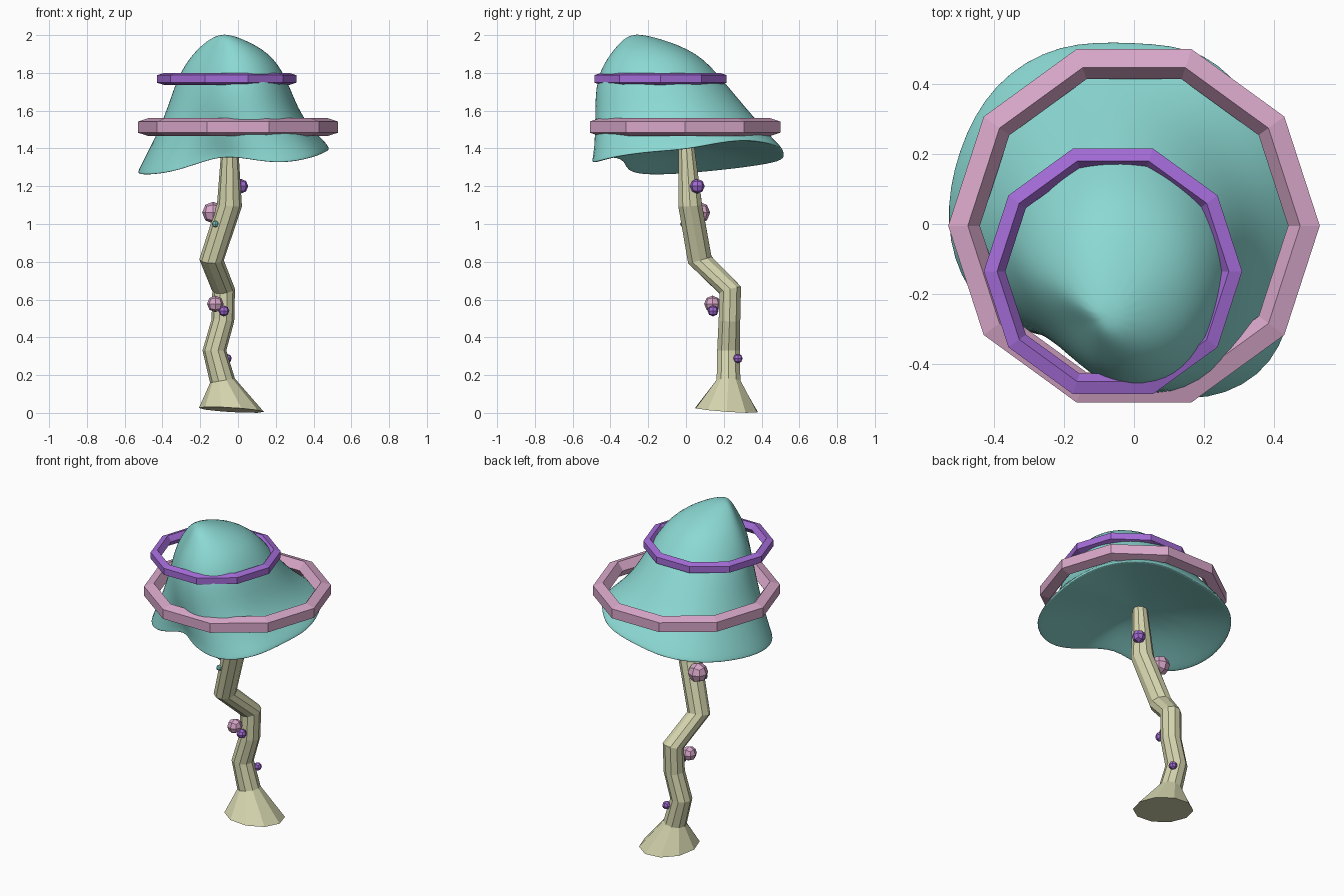
import bpy, bmesh, math
from mathutils import Vector

if "Cube" in bpy.data.objects:
    bpy.data.objects.remove(bpy.data.objects["Cube"])


def material(name, col):
    m = bpy.data.materials.new(name)
    m.diffuse_color = (*col, 1)
    m.use_nodes = True
    m.node_tree.nodes["Principled BSDF"].inputs["Base Color"].default_value = m.diffuse_color
    return m


TEAL = material("teal", (0.26, 0.69, 0.65))
PINK = material("pink", (0.69, 0.39, 0.59))
PURPLE = material("purple", (0.37, 0.15, 0.68))
CREAM = material("cream", (0.67, 0.67, 0.43))


def finish(name, bm, mat):
    bmesh.ops.recalc_face_normals(bm, faces=bm.faces)
    me = bpy.data.meshes.new(name)
    bm.to_mesh(me)
    bm.free()
    me.materials.append(mat)
    ob = bpy.data.objects.new(name, me)
    bpy.context.collection.objects.link(ob)
    return ob


def loft(name, rings, mat, top=None, bottom=None):
    """Skin a stack of closed rings, ending in a point or a flat face."""
    bm = bmesh.new()
    vs = [[bm.verts.new(p) for p in r] for r in rings]
    n = len(vs[0])
    for a, b in zip(vs, vs[1:]):
        for i in range(n):
            j = (i + 1) % n
            bm.faces.new((a[i], a[j], b[j], b[i]))
    for row, tip in ((vs[0], bottom), (vs[-1], top)):
        if tip is None:
            bm.faces.new(row)
        else:
            t = bm.verts.new(tip)
            for i in range(n):
                bm.faces.new((row[i], row[(i + 1) % n], t))
    return finish(name, bm, mat)


def ring(cx, cy, radii, zs):
    n = len(radii)
    return [(cx + r * math.cos(i * math.tau / n), cy + r * math.sin(i * math.tau / n), z)
            for i, (r, z) in enumerate(zip(radii, zs))]


# Crooked stem: x, y, z, radius, flared at the foot
path = [(-.035, .215, .016, .172), (-.082, .225, .17, .066), (-.125, .225, .33, .063),
        (-.08, .230, .49, .060), (-.076, .234, .65, .060), (-.14, .073, .81, .065),
        (-.045, .022, 1.1, .066), (-.043, .0, 1.44, .042)]
stem_rings = []
for k, (x, y, z, r) in enumerate(path):
    a = Vector(path[max(k - 1, 0)][:3])
    b = Vector(path[min(k + 1, len(path) - 1)][:3])
    d = (b - a).normalized()
    tx, ty = (-.06, -.07) if k == 0 else (-d.x / d.z * .6, -d.y / d.z * .6)
    stem_rings.append([(px, py, pz + tx * (px - x) + ty * (py - y))
                       for px, py, pz in ring(x, y, [r] * 10, [z] * 10)])
loft("stem", stem_rings, CREAM)

# Lopsided cap with a wavy rim: radii every 22.5 degrees
rim_r = [.49, .48, .485, .54, .515, .56, .57, .545, .54, .52, .455, .345, .475, .555, .575, .50]
rim_z = [1.39, 1.43, 1.445, 1.41, 1.37, 1.335, 1.31, 1.285, 1.265, 1.255, 1.275, 1.35,
         1.355, 1.31, 1.35, 1.38]
mid_r = [.36, .37, .375, .40, .425, .415, .40, .375, .365, .36, .35, .375, .435, .455, .415, .365]
up_r = [.29, .295, .305, .315, .33, .33, .315, .30, .29, .255, .24, .285, .335, .345, .325, .30]


def flat(z):
    return [z] * 16


def scaled(rs, s):
    return [r * s for r in rs]


cap = loft("cap", [
    ring(-.01, 0, scaled(rim_r, .5), [1.41 + (z - 1.36) * .3 for z in rim_z]),
    ring(0, 0, scaled(rim_r, .98), [z + .003 for z in rim_z]),
    ring(0, 0, scaled(rim_r, 1.015), rim_z),
    ring(0, 0, scaled(rim_r, .995), [z + .025 for z in rim_z]),
    ring(-.025, -.052, scaled(mid_r, 1.01), flat(1.56)),
    ring(-.035, -.145, scaled(up_r, 1.03), flat(1.775)),
    ring(-.035, -.165, scaled(up_r, .71), flat(1.91)),
    ring(-.065, -.235, scaled(up_r, .28), flat(1.985)),
], TEAL, top=(-.075, -.265, 2.008), bottom=(-.03, 0, 1.425))
sub = cap.modifiers.new("smooth", 'SUBSURF')
sub.levels = sub.render_levels = 2
for p in cap.data.polygons:
    p.use_smooth = True


# Ten-sided hoops with a five-sided section, flat on the outside
def hoop(name, centre, R, r, mat):
    c = Vector(centre)
    bm = bmesh.new()
    vs = []
    for i in range(10):
        a = i * math.tau / 10
        row = []
        for j in range(5):
            b = math.radians(36 + 72 * j)
            q = R + r * math.cos(b)
            row.append(bm.verts.new(c + Vector((q * math.cos(a), q * math.sin(a),
                                                r * math.sin(b)))))
        vs.append(row)
    for i in range(10):
        for j in range(5):
            k, l = (i + 1) % 10, (j + 1) % 5
            bm.faces.new((vs[i][j], vs[k][j], vs[k][l], vs[i][l]))
    finish(name, bm, mat)


hoop("lower_hoop", (0, -.005, 1.513), .4895, .05, PINK)
hoop("upper_hoop", (-.06, -.135, 1.768), .341, .034, PURPLE)

# Small faceted nodules on the stem: rounded cubes
nodules = [(-.132, .07, 1.06, .058, PINK), (.015, .06, 1.2, .039, PURPLE),
           (-.12, -.013, 1.0, .018, TEAL), (-.12, .14, .577, .044, PINK),
           (-.075, .143, .54, .029, PURPLE), (-.058, .275, .288, .025, PURPLE)]
for i, (x, y, z, r, mat) in enumerate(nodules):
    bm = bmesh.new()
    bmesh.ops.create_cube(bm, size=2)
    bmesh.ops.subdivide_edges(bm, edges=bm.edges[:], cuts=1, use_grid_fill=True)
    for v in bm.verts:
        v.co = v.co.normalized() * r + Vector((x, y, z))
    finish(f"nodule_{i + 1}", bm, mat)
